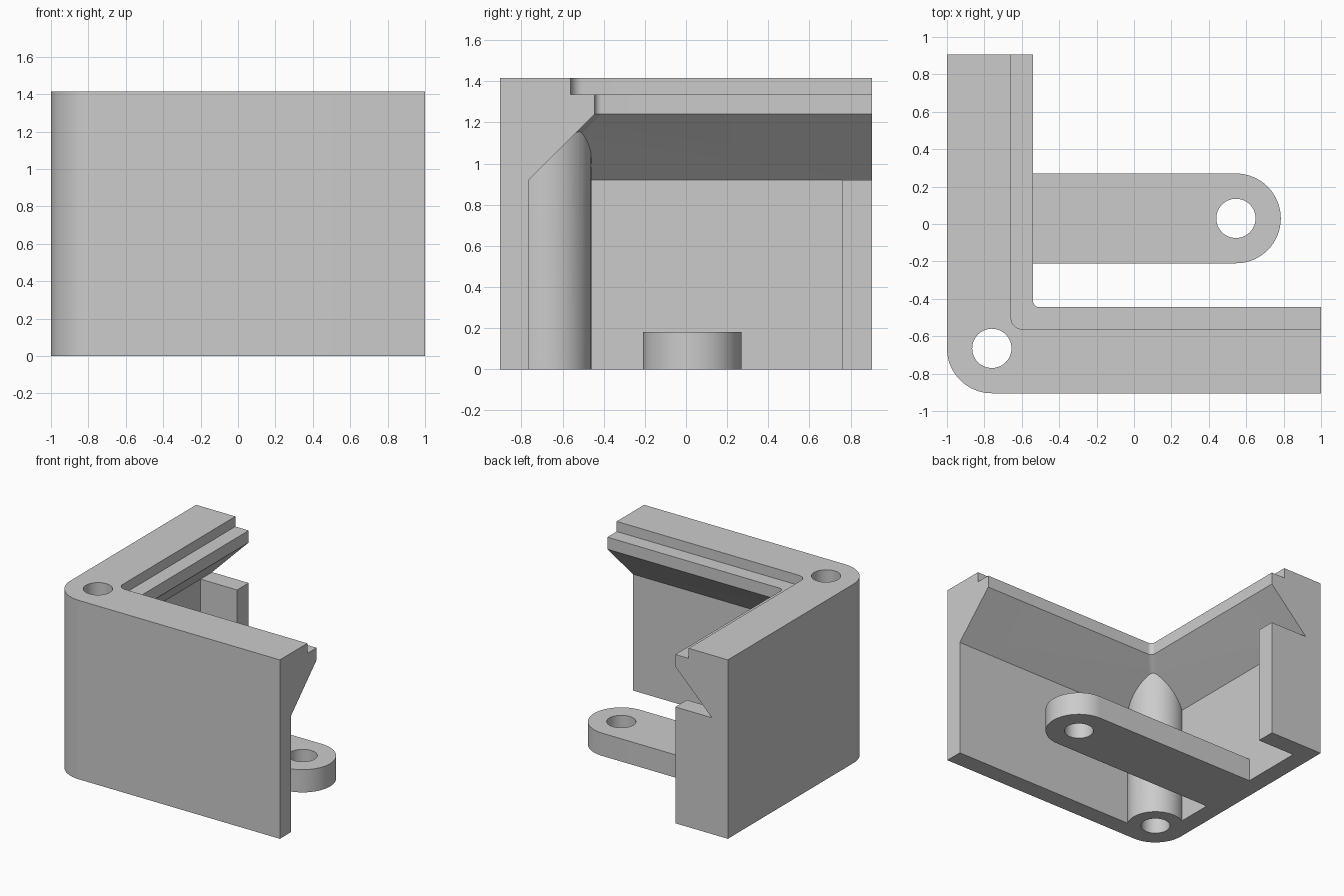
import bpy
import bmesh
from math import cos, sin, radians

cube = bpy.data.objects.get("Cube")
if cube:
    bpy.data.objects.remove(cube, do_unlink=True)

grey = bpy.data.materials.new("plain_grey")
grey.use_nodes = True
grey.diffuse_color = (0.6, 0.6, 0.6, 1)
grey.node_tree.nodes["Principled BSDF"].inputs["Base Color"].default_value = (0.6, 0.6, 0.6, 1)

LEFT, RIGHT, FRONT, BACK = -1.0, 1.0, -0.905, 0.905
CORNER = (-0.76, -0.665)
ARM_END = (0.545, 0.03)
WALL, LEDGE, RIM = 0.14, 0.46, 0.343
SLOPE_LOW, SLOPE_HIGH, STEP, TOP = 0.92, 1.24, 1.335, 1.415


def arc(centre, radius, start, end, steps=20):
    angles = [radians(start + (end - start) * i / steps) for i in range(steps + 1)]
    return [(centre[0] + radius * cos(a), centre[1] + radius * sin(a)) for a in angles]


def loft(name, levels):
    """Join equal-length outlines, each given as (outline, z), into a closed solid."""
    bm = bmesh.new()
    rings = [[bm.verts.new((x, y, z)) for x, y in outline] for outline, z in levels]
    n = len(rings[0])
    bm.faces.new(rings[0][::-1])
    bm.faces.new(rings[-1])
    for low, high in zip(rings, rings[1:]):
        for i in range(n):
            j = (i + 1) % n
            bm.faces.new((low[i], low[j], high[j], high[i]))
    bmesh.ops.recalc_face_normals(bm, faces=bm.faces)
    mesh = bpy.data.meshes.new(name)
    bm.to_mesh(mesh)
    bm.free()
    mesh.materials.append(grey)
    obj = bpy.data.objects.new(name, mesh)
    bpy.context.collection.objects.link(obj)
    return obj


def prism(name, outline, z0, z1):
    return loft(name, [(outline, z0), (outline, z1)])


def cylinder(name, centre, radius, z0, z1):
    return prism(name, arc(centre, radius, 0, 360, 48)[:-1], z0, z1)


def select(obj):
    bpy.ops.object.select_all(action='DESELECT')
    obj.select_set(True)
    bpy.context.view_layer.objects.active = obj


def combine(obj, tool, operation):
    select(obj)
    mod = obj.modifiers.new("combine", 'BOOLEAN')
    mod.operation, mod.solver, mod.object = operation, 'EXACT', tool
    bpy.ops.object.modifier_apply(modifier=mod.name)
    bpy.data.objects.remove(tool, do_unlink=True)


def corner_outline(thick, fillet):
    inner = (LEFT + thick + fillet, FRONT + thick + fillet)
    return (arc(CORNER, 0.24, 180, 270)
            + [(RIGHT, FRONT), (RIGHT, FRONT + thick)]
            + arc(inner, fillet, 270, 180, 10)
            + [(LEFT + thick, BACK), (LEFT, BACK)])


# Two walls with a sloped ledge and a stepped rim
thin = corner_outline(WALL, 0.035)
ledge = corner_outline(LEDGE, 0.035)
rim = corner_outline(RIM, 0.06)
walls = loft("corner_walls", [(thin, 0), (thin, SLOPE_LOW), (ledge, SLOPE_HIGH),
                              (ledge, STEP), (rim, STEP), (rim, TOP)])

# Screw column in the corner, bored right through
combine(walls, cylinder("screw_column", CORNER, 0.205, 0, 1.2), 'UNION')
combine(walls, cylinder("corner_bore", CORNER, 0.105, -0.1, 1.6), 'DIFFERENCE')

# Block closing the back end of the side wall
x0, x1, y0 = LEFT + WALL, LEFT + LEDGE, 0.76
end_block = prism("end_block", [(x0, y0), (x1, y0), (x1, BACK), (x0, BACK)], 0, SLOPE_LOW)

# Round-ended mounting arm with a hole
tip = arc(ARM_END, 0.24, -90, 90, 32)
arm = prism("mounting_arm", [(x0, tip[0][1])] + tip + [(x0, tip[-1][1])], 0, 0.18)
combine(arm, cylinder("arm_hole", ARM_END, 0.105, -0.1, 0.3), 'DIFFERENCE')

for part in (walls, end_block, arm):
    select(part)
    bpy.ops.object.shade_smooth_by_angle(angle=radians(25))
